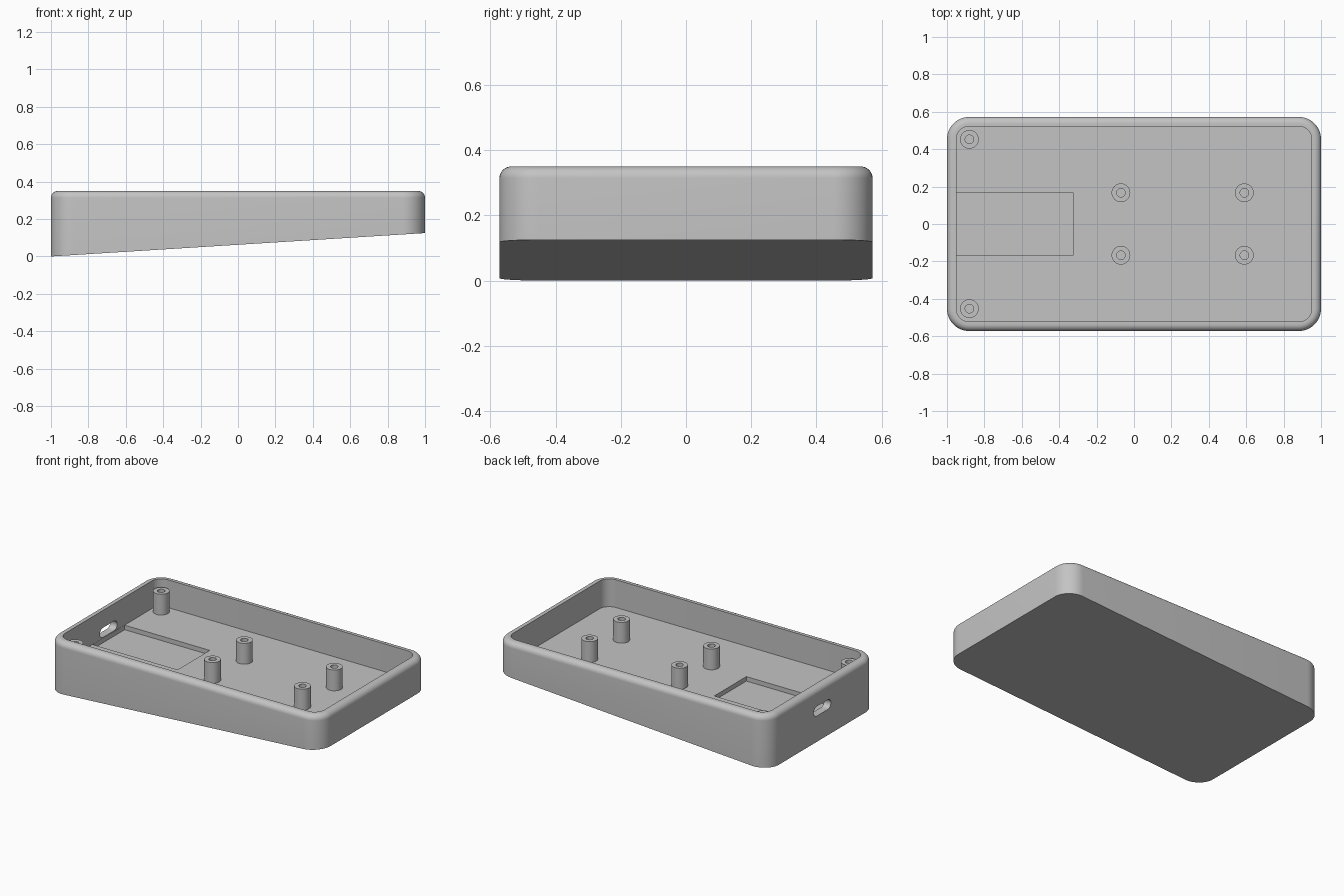
import bpy, bmesh, math

if "Cube" in bpy.data.objects:
    bpy.data.objects.remove(bpy.data.objects["Cube"])

HX, HY, R = 1.0, 0.5725, 0.12      # half sizes and corner radius
TOP, RISE = 0.35, 0.125            # rim height, underside rise from left to right
WALL, FLOOR, FILLET = 0.05, 0.166, 0.036

grey = bpy.data.materials.new("light grey plastic")
grey.diffuse_color = (0.55, 0.55, 0.55, 1)
grey.use_nodes = True
grey.node_tree.nodes["Principled BSDF"].inputs["Base Color"].default_value = grey.diffuse_color


def rounded_ring(inset, height, steps=12):
    """Rounded rectangle loop; height is a function of x."""
    pts, r = [], R - inset
    for k, (sx, sy) in enumerate([(1, 1), (-1, 1), (-1, -1), (1, -1)]):
        for i in range(steps + 1):
            a = math.pi / 2 * (k + i / steps)
            x = sx * (HX - R) + r * math.cos(a)
            y = sy * (HY - R) + r * math.sin(a)
            pts.append((x, y, height(x)))
    return pts


def circle(cx, cy, r, z, n=32):
    return [(cx + r * math.cos(2 * math.pi * i / n),
             cy + r * math.sin(2 * math.pi * i / n), z) for i in range(n)]


def loft(name, rings, caps=True):
    """Skin a stack of equal-length loops."""
    bm = bmesh.new()
    loops = [[bm.verts.new(p) for p in ring] for ring in rings]
    n = len(loops[0])
    for a, b in zip(loops, loops[1:]):
        for i in range(n):
            j = (i + 1) % n
            bm.faces.new((a[i], a[j], b[j], b[i]))
    if caps:
        bm.faces.new(loops[0][::-1])
        bm.faces.new(loops[-1])
        bmesh.ops.recalc_face_normals(bm, faces=bm.faces)
    mesh = bpy.data.meshes.new(name)
    bm.to_mesh(mesh)
    bm.free()
    mesh.materials.append(grey)
    obj = bpy.data.objects.new(name, mesh)
    bpy.context.collection.objects.link(obj)
    return obj


def activate(obj):
    bpy.ops.object.select_all(action='DESELECT')
    obj.select_set(True)
    bpy.context.view_layer.objects.active = obj


def cut(target, cutter):
    mod = target.modifiers.new("cut", 'BOOLEAN')
    mod.operation, mod.solver, mod.object = 'DIFFERENCE', 'EXACT', cutter
    activate(target)
    bpy.ops.object.modifier_apply(modifier=mod.name)
    bpy.data.objects.remove(cutter)


def smooth(obj):
    activate(obj)
    bpy.ops.object.shade_smooth_by_angle(angle=math.radians(30))


# Tray: sloped underside, walls, rounded outer rim, inner walls, level floor
rings = [rounded_ring(0, lambda x: RISE * (x + HX) / (2 * HX))]
for i in range(9):
    a = math.pi / 2 * i / 8
    z = TOP - FILLET * (1 - math.sin(a))
    rings.append(rounded_ring(FILLET * (1 - math.cos(a)), lambda x, z=z: z))
rings.append(rounded_ring(WALL, lambda x: TOP))
rings.append(rounded_ring(WALL, lambda x: FLOOR))
tray = loft("tray", rings)

# Shallow rectangular recess in the floor
x0, x1, y1 = -0.949, -0.325, 0.168
recess = [[(x0, -y1, z), (x1, -y1, z), (x1, y1, z), (x0, y1, z)]
          for z in (FLOOR - 0.03, FLOOR + 0.005)]
cut(tray, loft("recess_cutter", recess))

# Cable slot through the left wall
slot_r, slot_half, slot_z = 0.032, 0.058, 0.203
slot = []
for x in (-1.05, -0.9):
    ring = []
    for side in (0, 1):
        for i in range(13):
            a = -math.pi / 2 + math.pi * (side + i / 12)
            ring.append((x, (1 - 2 * side) * slot_half + slot_r * math.cos(a),
                         slot_z + slot_r * math.sin(a)))
    slot.append(ring)
cut(tray, loft("slot_cutter", slot))
smooth(tray)

# Hollow screw posts: two in the left corners, four for the board
spots = [(x, s * y) for x, y in ((-0.88, 0.4525), (-0.07, 0.167), (0.59, 0.167))
         for s in (1, -1)]
for k, (x, y) in enumerate(spots):
    post = loft(f"screw_post_{k + 1}", [
        circle(x, y, 0.05, FLOOR), circle(x, y, 0.05, 0.304),
        circle(x, y, 0.023, 0.304), circle(x, y, 0.023, FLOOR)], caps=False)
    smooth(post)
